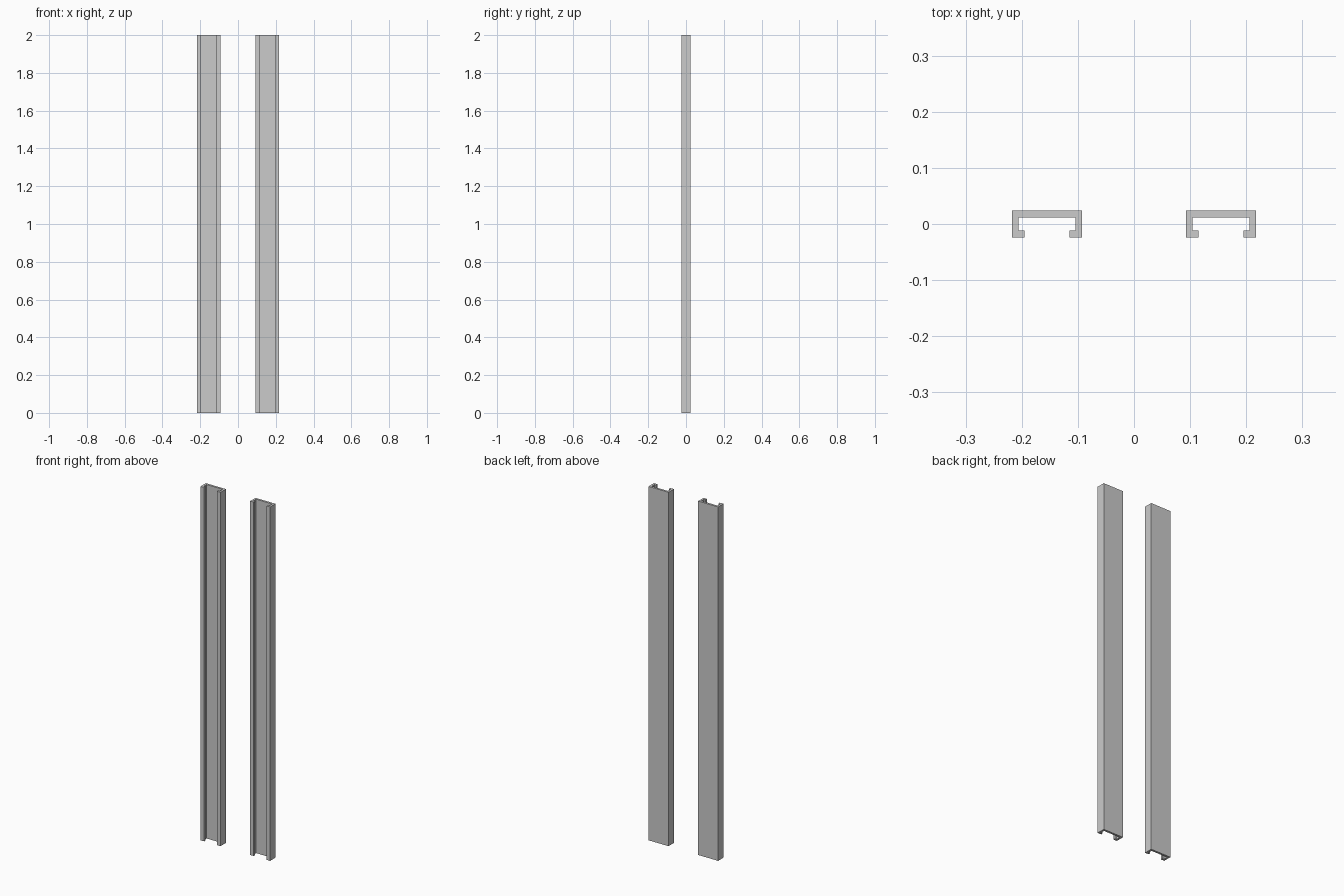
import bpy
import bmesh

if "Cube" in bpy.data.objects:
    bpy.data.objects.remove(bpy.data.objects["Cube"])

HEIGHT = 2.0
WIDTH, DEPTH = 0.125, 0.048   # outer size of the channel section
WALL, LIP = 0.012, 0.0225     # wall thickness, lip reach from the outer side
OFFSET = 0.155                # channel centre from the middle

# Right half of the lipped channel section, from lip round to the back
w, d = WIDTH / 2, DEPTH / 2
half = [(w - WALL, d - WALL), (w - WALL, -d + WALL), (w - LIP, -d + WALL),
        (w - LIP, -d), (w, -d), (w, d)]
section = half + [(-x, y) for x, y in reversed(half)]


def channel(name, x):
    """Extrude the section upwards into a full-height channel."""
    bm = bmesh.new()
    face = bm.faces.new([bm.verts.new((px, py, 0)) for px, py in section])
    top = bmesh.ops.extrude_face_region(bm, geom=[face], use_keep_orig=True)
    verts = [g for g in top["geom"] if isinstance(g, bmesh.types.BMVert)]
    bmesh.ops.translate(bm, verts=verts, vec=(0, 0, HEIGHT))
    bmesh.ops.recalc_face_normals(bm, faces=bm.faces[:])
    mesh = bpy.data.meshes.new(name)
    bm.to_mesh(mesh)
    bm.free()
    obj = bpy.data.objects.new(name, mesh)
    obj.location.x = x
    bpy.context.collection.objects.link(obj)


# Two upright channels, open to the front
for name, side in (("left_channel", -1), ("right_channel", 1)):
    channel(name, side * OFFSET)
